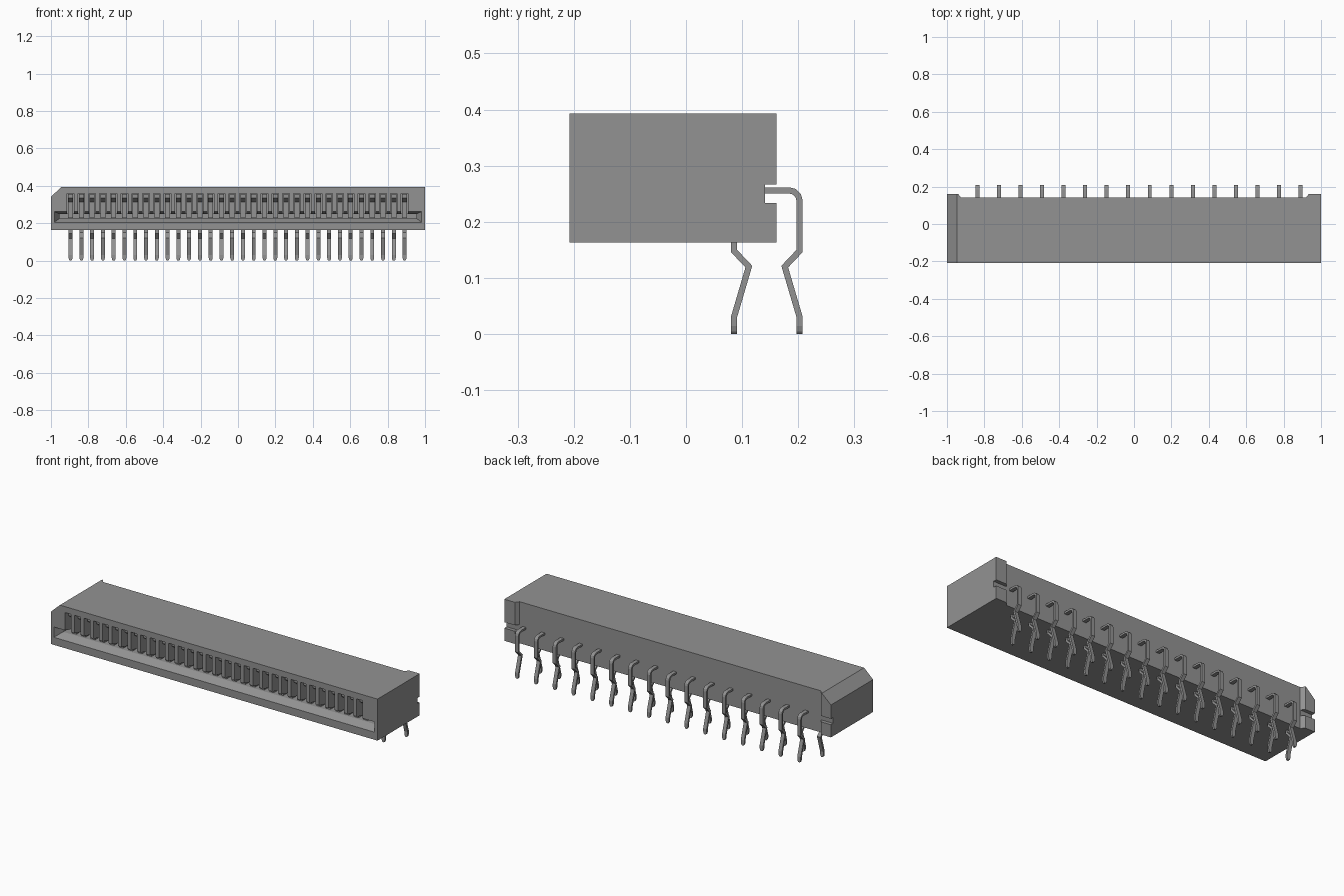
import bpy, bmesh
from mathutils import Vector

cube = bpy.data.objects.get("Cube")
if cube:
    bpy.data.objects.remove(cube, do_unlink=True)

grey = bpy.data.materials.new("mid_grey")
grey.use_nodes = True
colour = (0.29, 0.29, 0.29, 1)
grey.diffuse_color = colour
grey.node_tree.nodes["Principled BSDF"].inputs["Base Color"].default_value = colour


def finish(name, bm):
    bmesh.ops.recalc_face_normals(bm, faces=bm.faces[:])
    mesh = bpy.data.meshes.new(name)
    bm.to_mesh(mesh)
    bm.free()
    mesh.materials.append(grey)
    obj = bpy.data.objects.new(name, mesh)
    bpy.context.collection.objects.link(obj)
    return obj


def loft(bm, rings):
    """Skin a list of matching point rings and cap both ends."""
    vs = [[bm.verts.new(p) for p in ring] for ring in rings]
    n = len(vs[0])
    for a, b in zip(vs, vs[1:]):
        for i in range(n):
            bm.faces.new((a[i], a[(i + 1) % n], b[(i + 1) % n], b[i]))
    bm.faces.new(vs[0])
    bm.faces.new(vs[-1])


def box(bm, x0, x1, y0, y1, z0, z1):
    loft(bm, [[(x0, y0, z), (x1, y0, z), (x1, y1, z), (x0, y1, z)] for z in (z0, z1)])


def cut(target, name, bm):
    cutter = finish(name, bm)
    cutter.hide_render = True
    mod = target.modifiers.new(name, 'BOOLEAN')
    mod.operation = 'DIFFERENCE'
    mod.solver = 'EXACT'
    mod.object = cutter
    bpy.context.view_layer.objects.active = target
    bpy.ops.object.modifier_apply(modifier=mod.name)
    bpy.data.objects.remove(cutter, do_unlink=True)


BOTTOM, TOP, FRONT = 0.163, 0.393, -0.208
PITCH = 0.0576
columns = [-0.895 + PITCH * i for i in range(32)]

# Housing: plan outline with rear ears, one top corner sliced off
plan = [(-1, FRONT), (1, FRONT), (1, 0.161), (0.935, 0.161), (0.92, 0.141),
        (-0.925, 0.141), (-0.94, 0.161), (-1, 0.161)]
bm = bmesh.new()
loft(bm, [[(x, y, z) for x, y in plan] for z in (BOTTOM, TOP)])
bmesh.ops.bisect_plane(bm, geom=bm.verts[:] + bm.edges[:] + bm.faces[:],
                       plane_co=(-1, 0, 0.342), plane_no=(-0.051, 0, 0.055),
                       clear_outer=True)
bmesh.ops.holes_fill(bm, edges=[e for e in bm.edges if e.is_boundary], sides=0)
housing = finish("housing", bm)

# Cable slot with a flared mouth
bm = bmesh.new()
loft(bm, [[(-x, y, z0), (x, y, z0), (x, y, z1), (-x, y, z1)]
          for y, x, z0, z1 in ((FRONT - 0.02, 0.982, 0.205, 0.262),
                               (FRONT, 0.982, 0.205, 0.262),
                               (-0.165, 0.955, 0.226, 0.25),
                               (-0.04, 0.955, 0.226, 0.25))])
cut(housing, "slot_cutter", bm)

# Contact cavities
bm = bmesh.new()
for x in columns:
    box(bm, x - 0.018, x + 0.018, FRONT - 0.03, -0.05, 0.24, 0.36)
cut(housing, "cavity_cutter", bm)

# Notch across the rear ears
bm = bmesh.new()
box(bm, -1.1, 1.1, 0.1412, 0.2, 0.233, 0.266)
cut(housing, "ear_notch_cutter", bm)

# Spring contacts inside the cavities
profile = [(-0.185, 0.356), (-0.185, 0.336), (-0.155, 0.314), (-0.155, 0.228),
           (-0.045, 0.228), (-0.045, 0.356)]
bm = bmesh.new()
for x in columns:
    loft(bm, [[(x + s, y, z) for y, z in profile] for s in (-0.0135, 0.0135)])
finish("contacts", bm)


def pin_row(name, path, xs, thick=0.0108):
    """Sweep a flat strip along (y, z, width) points with mitred bends."""
    pts = [Vector((y, z)) for y, z, w in path]
    bm = bmesh.new()
    for x in xs:
        rings = []
        for i, p in enumerate(pts):
            a = (p - pts[i - 1]).normalized() if i else (pts[1] - p).normalized()
            b = (pts[i + 1] - p).normalized() if i < len(pts) - 1 else a
            t = (a + b).normalized()
            off = Vector((-t.y, t.x)) * (thick / 2 / t.dot(a))
            h = path[i][2] / 2
            rings.append([(x + s * h, *(p + k * off))
                          for s, k in ((-1, -1), (1, -1), (1, 1), (-1, 1))])
        loft(bm, rings)
    finish(name, bm)


# Solder legs: kinked tails with tapered tips, in two staggered rows
W = 0.021
front_y, back_y = 0.0855, 0.2025
front_path = [(front_y, 0.18, W), (front_y, 0.148, W), (0.112, 0.12, W),
              (front_y, 0.03, W), (front_y, 0.014, W), (front_y, 0.004, 0.015),
              (front_y, 0, 0.008)]
back_path = [(0.12, 0.256, W), (0.183, 0.256, W), (0.193, 0.2535, W),
             (0.2, 0.2465, W), (back_y, 0.237, W), (back_y, 0.148, W),
             (0.176, 0.12, W), (back_y, 0.03, W), (back_y, 0.014, W),
             (back_y, 0.004, 0.015), (back_y, 0, 0.008)]
pin_row("front_row_legs", front_path, columns[0::2])
pin_row("back_row_legs", back_path, columns[1::2])
